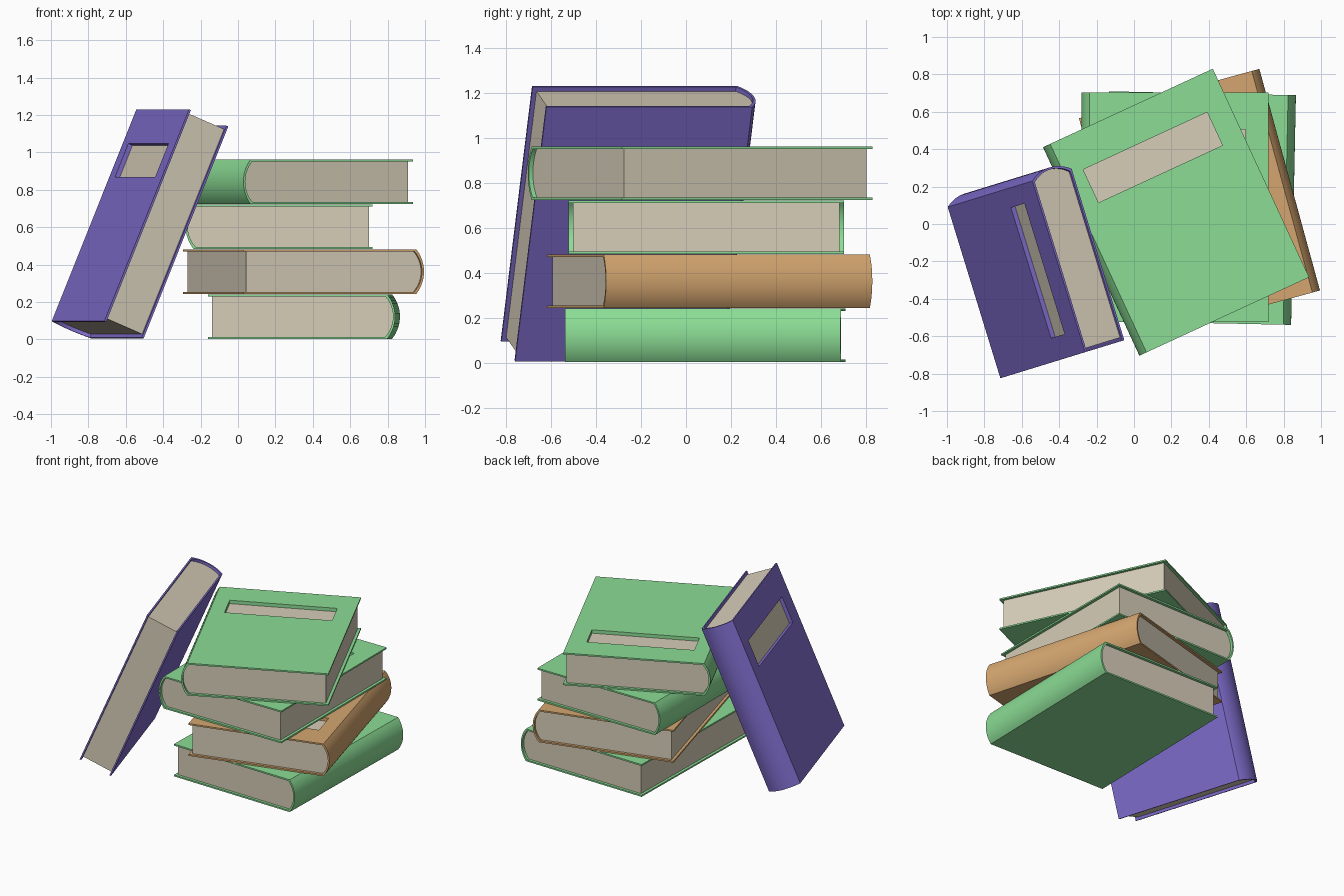
import bpy, bmesh, math
from mathutils import Matrix, Vector

if "Cube" in bpy.data.objects:
    bpy.data.objects.remove(bpy.data.objects["Cube"])

# Book proportions: x = spine (-) to fore edge (+), y = length, z = thickness
W, L, T = 1.0, 1.228, 0.238
BOARD, BULGE, INSET = 0.011, 0.042, 0.02
LABEL_W, LABEL_H, LABEL_X, LABEL_Y, LABEL_D = 0.73, 0.195, 0.01, 0.318, 0.025


def material(name, color):
    m = bpy.data.materials.new(name)
    m.diffuse_color = (*color, 1)
    m.use_nodes = True
    m.node_tree.nodes["Principled BSDF"].inputs["Base Color"].default_value = m.diffuse_color
    return m


PAPER = material("paper", (0.67, 0.61, 0.48))
GREEN = material("green_cover", (0.26, 0.72, 0.30))
ORANGE = material("orange_cover", (0.66, 0.38, 0.16))
PURPLE = material("purple_cover", (0.21, 0.15, 0.60))


def spine_arc(apex, half, steps=14):
    """Rounded spine from top to bottom, bulging towards -x."""
    r = (half ** 2 + BULGE ** 2) / (2 * BULGE)
    a = math.asin(half / r)
    return [(apex + r - r * math.cos(t), r * math.sin(t))
            for t in (a - 2 * a * i / steps for i in range(steps + 1))]


def extrude(name, profile, length, mats):
    """Solid made by sweeping an xz profile along y, centred."""
    bm = bmesh.new()
    face = bm.faces.new([bm.verts.new((x, -length / 2, z)) for x, z in profile])
    ext = bmesh.ops.extrude_face_region(bm, geom=[face])
    bmesh.ops.translate(bm, vec=(0, length, 0),
                        verts=[v for v in ext["geom"] if isinstance(v, bmesh.types.BMVert)])
    bmesh.ops.recalc_face_normals(bm, faces=bm.faces)
    me = bpy.data.meshes.new(name)
    bm.to_mesh(me)
    bm.free()
    for m in mats:
        me.materials.append(m)
    ob = bpy.data.objects.new(name, me)
    bpy.context.collection.objects.link(ob)
    return ob


def activate(ob):
    bpy.ops.object.select_all(action='DESELECT')
    ob.select_set(True)
    bpy.context.view_layer.objects.active = ob


def book(name, color, matrix):
    h = T / 2
    inner = spine_arc(-W / 2 + BOARD, h - BOARD)
    # Cover: two boards joined by the rounded spine
    cover = extrude(name + "_cover",
                    [(W / 2, h)] + spine_arc(-W / 2, h) + [(W / 2, -h), (W / 2, -h + BOARD)]
                    + inner[::-1] + [(W / 2, h - BOARD)], L, [color])
    # Page block, set back from the board edges
    edge = W / 2 - INSET
    pages = extrude(name + "_pages", inner + [(edge, BOARD - h), (edge, h - BOARD)],
                    L - 2 * INSET, [PAPER, color])
    # Label recess pressed into the front board
    x0, x1 = LABEL_X - LABEL_W / 2, LABEL_X + LABEL_W / 2
    z0, z1 = h - LABEL_D, h + 0.05
    cutter = extrude("label_cutter", [(x0, z0), (x1, z0), (x1, z1), (x0, z1)], LABEL_H, [])
    cutter.location.y = LABEL_Y
    cutter.hide_render = True
    for ob in (cover, pages):
        activate(ob)
        mod = ob.modifiers.new("label", 'BOOLEAN')
        mod.object, mod.operation, mod.solver = cutter, 'DIFFERENCE', 'EXACT'
        bpy.ops.object.modifier_apply(modifier=mod.name)
    bpy.data.objects.remove(cutter)
    # Recess walls take the cover colour
    for p in pages.data.polygons:
        c = p.center
        wall = abs(p.normal.z) < 0.1 and c.z > z0 and x0 - 0.01 < c.x < x1 + 0.01
        p.material_index = int(wall and abs(c.y) < L / 2 - INSET - 0.01)
    for ob in (cover, pages):
        activate(ob)
        bpy.ops.object.shade_smooth_by_angle(angle=math.radians(30))
        ob.matrix_world = matrix


# Stacked books: name, colour, centre x, centre y, turn in degrees
STACK = [
    ("bottom_book", GREEN, 0.353, 0.085, 178.8),
    ("second_book", ORANGE, 0.35, 0.105, 195.3),
    ("third_book", GREEN, 0.22, 0.09, 0),
    ("top_book", GREEN, 0.225, 0.063, 24.8),
]
for i, (name, color, x, y, turn) in enumerate(STACK):
    z = 0.003 + T / 2 + i * 0.2405
    book(name, color, Matrix.Translation((x, y, z)) @ Matrix.Rotation(math.radians(turn), 4, 'Z'))

# Upright book leaning against the stack
ax = Vector((0.294, -0.956, 0)).normalized()
tilt = math.radians(22.7)
ay = Vector((-ax.y, ax.x, 0)) * math.sin(tilt) + Vector((0, 0, math.cos(tilt)))
az = ax.cross(ay)
lean = Matrix((ax, ay, az)).transposed().to_4x4()
book("leaning_book", PURPLE, Matrix.Translation((-0.53, -0.245, 0.618)) @ lean)
